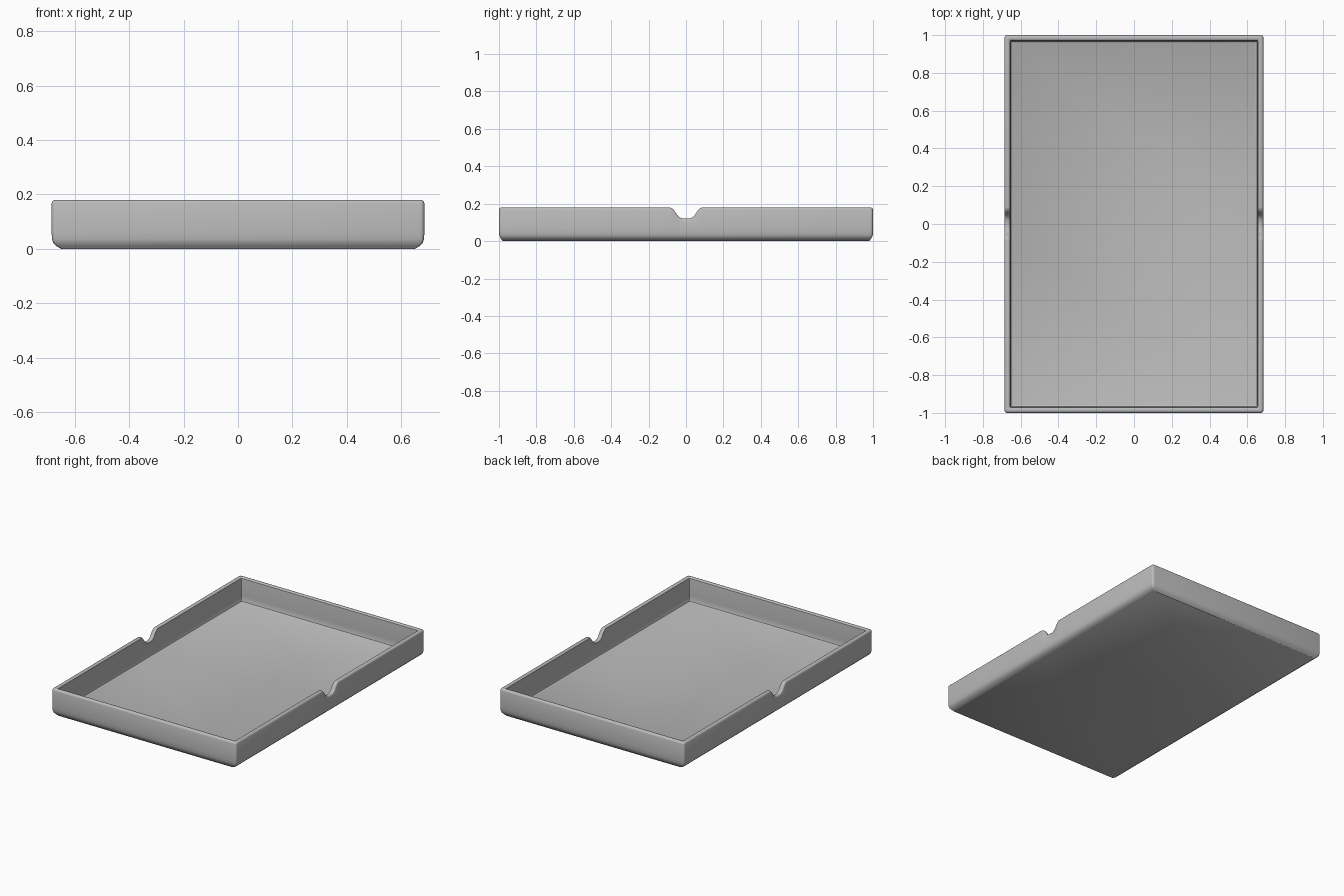
import bpy
import bmesh
from math import cos, sin, pi, radians

cube = bpy.data.objects.get("Cube")
if cube:
    bpy.data.objects.remove(cube)

HALF_X, HALF_Y, HEIGHT = 0.685, 1.0, 0.18
CORNER_STEPS = 4

# Finger notch: depth below the rim at each distance from the middle
NOTCH = [(0, .06), (.012, .0595), (.024, .057), (.034, .0525), (.043, .0455), (.05, .036),
         (.056, .027), (.062, .018), (.068, .0105), (.075, .005), (.082, .0015), (.09, 0)]
NOTCH_DIP = [(-y, d) for y, d in reversed(NOTCH[1:])] + NOTCH

# Wall section from the underside, over the rim, to the floor:
# inset in x, inset in y, corner radius, height, share of the notch depth
SECTION = [
    (.035, .020, .008, 0, 0),
    (.016, .012, .010, .011, 0),
    (.006, .005, .012, .021, 0),
    (.001, .001, .014, .036, 0),
    (0, 0, .015, .06, 0),
    (0, 0, .015, .168, 1),
    (.002, .002, .014, .174, 1),
    (.006, .006, .012, .178, 1),
    (.011, .011, .010, HEIGHT, 1),
    (.020, .020, .008, HEIGHT, 1),
    (.025, .025, .006, .178, 1),
    (.029, .029, .005, .174, 1),
    (.030, .030, .004, .168, 1),
    (.031, .031, .004, .06, 0),
    (.032, .032, .004, .032, 0),
    (.035, .035, .003, .024, 0),
    (.041, .041, .002, .02, 0),
]


def ring_points(inset_x, inset_y, radius, z, dip_share):
    """Rounded rectangle whose long sides dip at the notches."""
    hx, hy = HALF_X - inset_x, HALF_Y - inset_y
    points = []

    def corner(sx, sy, start):
        for i in range(CORNER_STEPS + 1):
            a = start + i / CORNER_STEPS * pi / 2
            points.append((sx * (hx - radius) + radius * cos(a),
                           sy * (hy - radius) + radius * sin(a), z))

    def side(sign):
        for y, dip in NOTCH_DIP:
            points.append((sign * hx, sign * y, z - dip * dip_share))

    corner(1, -1, -pi / 2)
    side(1)
    corner(1, 1, 0)
    corner(-1, 1, pi / 2)
    side(-1)
    corner(-1, -1, pi)
    return points


# Tray shell lofted through the section
bm = bmesh.new()
rings = [[bm.verts.new(p) for p in ring_points(*s)] for s in SECTION]
for lower, upper in zip(rings, rings[1:]):
    count = len(lower)
    for i in range(count):
        j = (i + 1) % count
        bm.faces.new((lower[i], lower[j], upper[j], upper[i]))

# Underside and inner floor
bm.faces.new(list(reversed(rings[0])))
bm.faces.new(rings[-1])
bmesh.ops.recalc_face_normals(bm, faces=bm.faces[:])

mesh = bpy.data.meshes.new("tray")
bm.to_mesh(mesh)
bm.free()
tray = bpy.data.objects.new("tray", mesh)
bpy.context.collection.objects.link(tray)

# Plain grey finish
grey = bpy.data.materials.new("grey")
grey.use_nodes = True
colour = (0.5, 0.5, 0.5, 1)
grey.diffuse_color = colour
for node in grey.node_tree.nodes:
    if node.type == "BSDF_PRINCIPLED":
        node.inputs["Base Color"].default_value = colour
mesh.materials.append(grey)

# Smooth rounded edges, flat underside and floor
bpy.ops.object.select_all(action="DESELECT")
tray.select_set(True)
bpy.context.view_layer.objects.active = tray
bpy.ops.object.shade_smooth_by_angle(angle=radians(35))
